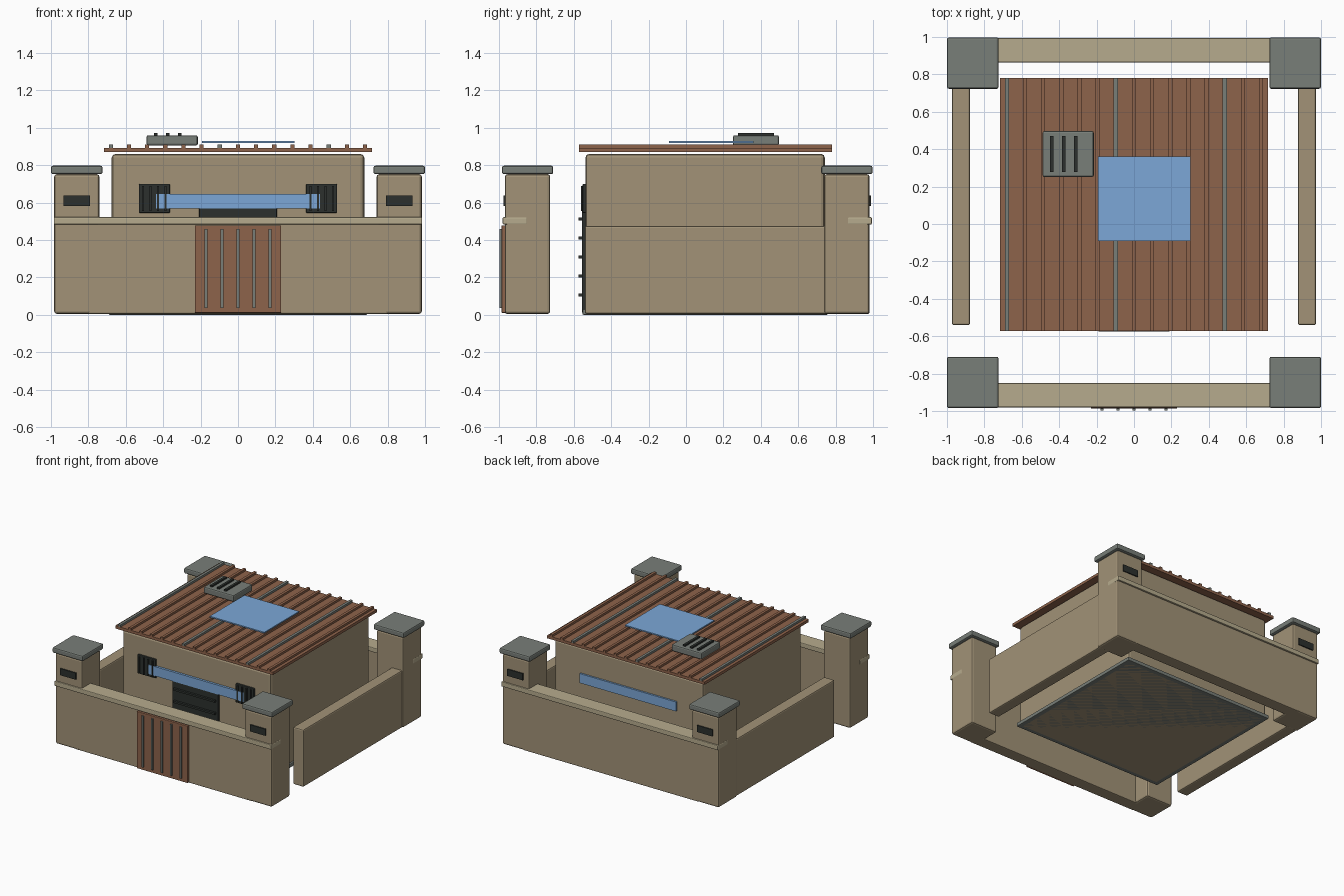
import bpy, bmesh
from mathutils import Matrix, Vector

if "Cube" in bpy.data.objects:
    bpy.data.objects.remove(bpy.data.objects["Cube"])


def mat(name, r, g, b):
    m = bpy.data.materials.new(name)
    m.diffuse_color = (r, g, b, 1)
    m.use_nodes = True
    m.node_tree.nodes["Principled BSDF"].inputs["Base Color"].default_value = m.diffuse_color
    return m


TAN = mat("sand_plaster", 0.36, 0.29, 0.185)
COPING = mat("pale_stone", 0.47, 0.41, 0.27)
RUST = mat("rusty_metal", 0.27, 0.125, 0.07)
GREY = mat("grey_metal", 0.19, 0.21, 0.19)
DARK = mat("dark_metal", 0.025, 0.03, 0.027)
BLUE = mat("blue_glass", 0.20, 0.39, 0.68)


def box(name, x, y, z, material, bevel=0.0):
    """Box from (min, max) ranges, with optional chamfered edges."""
    lo, hi = Vector((x[0], y[0], z[0])), Vector((x[1], y[1], z[1]))
    bm = bmesh.new()
    bmesh.ops.create_cube(bm, size=1, matrix=Matrix.Translation((lo + hi) / 2)
                          @ Matrix.Diagonal((*(hi - lo), 1)))
    if bevel:
        bmesh.ops.bevel(bm, geom=bm.edges[:], offset=bevel, segments=2,
                        profile=0.5, affect='EDGES')
    me = bpy.data.meshes.new(name)
    bm.to_mesh(me)
    bm.free()
    me.materials.append(material)
    ob = bpy.data.objects.new(name, me)
    bpy.context.collection.objects.link(ob)
    return ob


def around(c, half):
    return (c - half, c + half)


# House body on its foundation slab
box("foundation", (-0.69, 0.69), (-0.553, 0.757), (0, 0.03), GREY, 0.005)
box("house_body", (-0.675, 0.675), (-0.538, 0.742), (0, 0.86), TAN, 0.02)

# Corrugated roof: slab plus ribs, every sixth one grey
box("roof_slab", (-0.716, 0.716), (-0.571, 0.781), (0.87, 0.893), RUST)
for i in range(15):
    box("roof_rib", around(-0.68 + i * 0.0971, 0.011), (-0.571, 0.781),
        (0.89, 0.91), RUST if i % 6 else GREY)

# Skylight and roof vent
box("skylight", (-0.193, 0.303), (-0.092, 0.36), (0.918, 0.928), BLUE)
box("roof_vent", (-0.489, -0.215), (0.251, 0.497), (0.905, 0.96), GREY, 0.01)
for x in (-0.44, -0.376, -0.312):
    box("vent_slat", around(x, 0.01), (0.279, 0.47), (0.955, 0.973), DARK)

# House door with horizontal bars
box("house_door", (-0.208, 0.208), (-0.556, -0.53), (0.01, 0.605), DARK, 0.004)
for i in range(5):
    box("door_bar", (-0.19, 0.19), (-0.574, -0.55),
        around(0.105 + i * 0.1015, 0.008), DARK)

# Window strips on front and back, shutters on the front
box("front_window", (-0.438, 0.438), (-0.557, -0.53), (0.568, 0.645), BLUE)
box("back_window", (-0.438, 0.438), (0.735, 0.757), (0.568, 0.645), BLUE)
for s in (-1, 1):
    box("shutter", around(s * 0.447, 0.083), (-0.553, -0.53),
        (0.545, 0.70), DARK, 0.005)
    for i in range(4):
        box("shutter_rib", around(s * 0.447 - 0.06 + i * 0.04, 0.005),
            (-0.562, -0.545), (0.555, 0.69), DARK)

# Corner towers with caps and outward-facing slots
for sx in (-1, 1):
    for cy, out in ((-0.847, -1), (0.86, 1)):
        cx = sx * 0.862
        box("tower", around(cx, 0.121), around(cy, 0.121), (0.005, 0.752), TAN, 0.014)
        box("tower_cap", around(cx, 0.138), around(cy, 0.137),
            (0.752, 0.797), GREY, 0.01)
        box("tower_slot", around(cx, 0.07), around(cy + out * 0.12, 0.01),
            (0.583, 0.638), DARK)
    # Side wall
    box("side_wall", around(sx * 0.925, 0.048), (-0.541, 0.76), (0.005, 0.475),
        TAN, 0.01)

# Front and back walls with copings
for name, cy in (("front", -0.915), ("back", 0.929)):
    box(name + "_wall", (-0.8, 0.8), around(cy, 0.052), (0.005, 0.487), TAN, 0.008)
    box(name + "_coping", (-0.985, 0.985), around(cy, 0.065), (0.483, 0.522),
        COPING, 0.006)

# Gate with vertical bars
box("gate", (-0.231, 0.231), (-0.986, -0.955), (0.01, 0.478), RUST, 0.004)
for i in range(5):
    box("gate_bar", around((i - 2) * 0.086, 0.008), (-0.996, -0.98),
        (0.037, 0.458), GREY)
